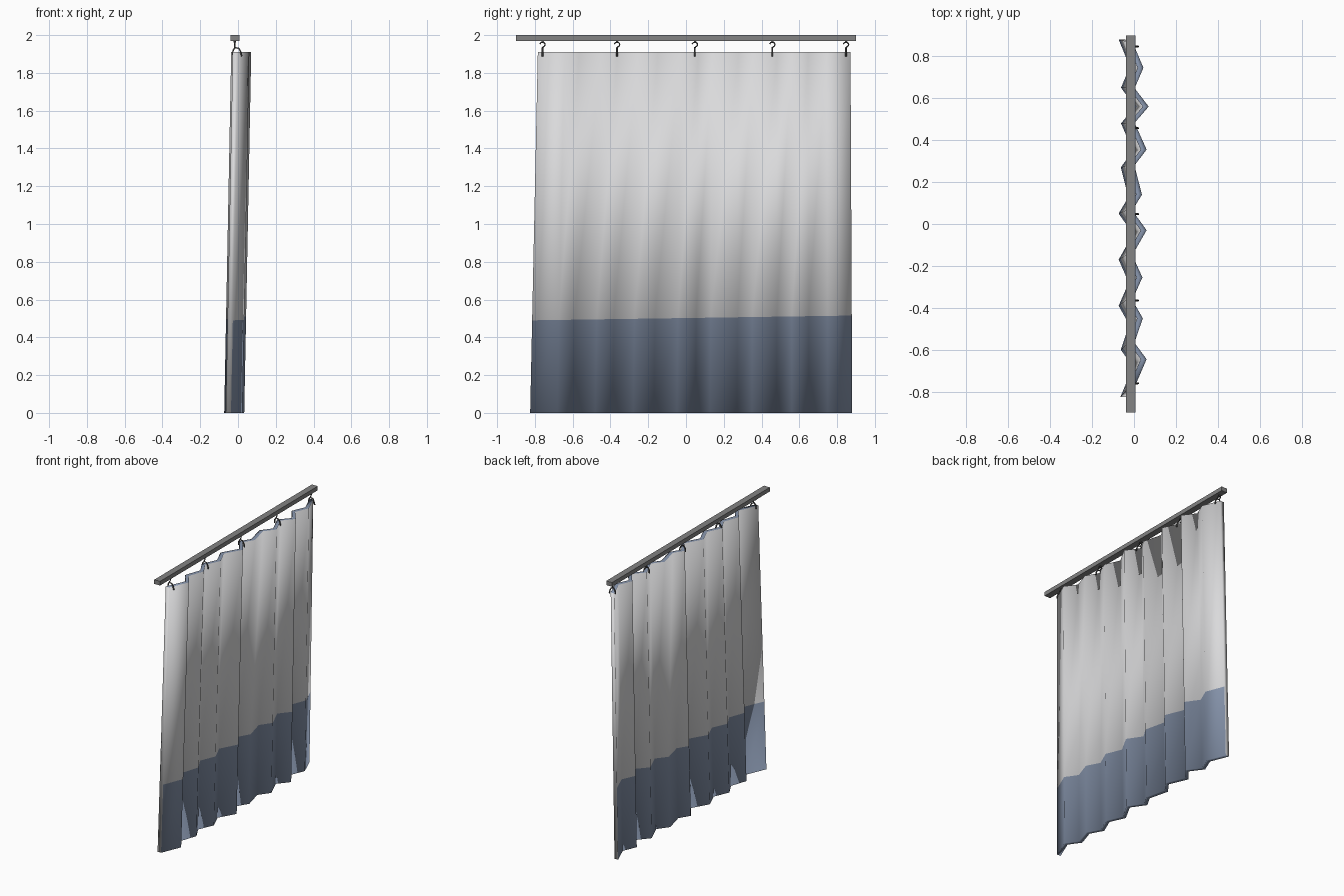
import bpy, math
from mathutils import Vector

if "Cube" in bpy.data.objects:
    bpy.data.objects.remove(bpy.data.objects["Cube"])


def material(name, rgb):
    m = bpy.data.materials.new(name)
    m.diffuse_color = (*rgb, 1)
    m.use_nodes = True
    m.node_tree.nodes["Principled BSDF"].inputs["Base Color"].default_value = m.diffuse_color
    return m


CLOTH = material("pale_grey_cloth", (0.70, 0.70, 0.71))
BLUE = material("slate_blue_cloth", (0.25, 0.31, 0.43))
RAIL = material("rail_grey", (0.23, 0.23, 0.23))
METAL = material("dark_metal", (0.09, 0.09, 0.09))

# rail
bpy.ops.mesh.primitive_cube_add(size=1, location=(-0.016, 0, 1.985))
rail = bpy.context.object
rail.name = "rail"
rail.scale = (0.046, 1.8, 0.03)
bpy.ops.object.transform_apply(location=False, rotation=False, scale=True)
rail.data.materials.append(RAIL)

# curtain fold profile: outer valleys (as at the hem) and outer peaks (as at the top)
H = 0.014           # half thickness along x
TOP = 1.91
SHIFT = 0.037       # the cloth leans toward -x at the hem
valleys = [(-0.065, -0.825), (-0.063, -0.60), (-0.073, -0.39), (-0.073, -0.17),
           (-0.073, 0.05), (-0.063, 0.27), (-0.062, 0.48), (-0.062, 0.65), (-0.073, 0.88)]
peaks = [(0.06, -0.645), (0.042, -0.45), (0.04, -0.255), (0.06, -0.03),
         (0.038, 0.14), (0.06, 0.355), (0.07, 0.56), (0.045, 0.745)]
profile = []
for i, (x, y) in enumerate(valleys):
    profile.append((x + SHIFT + H, (y + 0.017) / 1.03))
    if i < len(peaks):
        profile.append((peaks[i][0] - H, peaks[i][1]))

# curtain: front and back sheets with rows hem, colour border, top
verts, faces, mats, height = [], [], [], []
N = len(profile)
for side in (1, -1):
    for row in range(3):
        for x, y in profile:
            z = (0, 0.502 + 0.013 * y / 0.85, TOP)[row]
            t = z / TOP
            yb = y * 1.03 - 0.017
            verts.append((x + side * H - SHIFT * (1 - t), yb + (y - yb) * t, z))
            height.append(t)


def vid(s, r, i):
    return (s * 3 + r) * N + i


for i in range(N - 1):
    for r in range(2):
        faces.append((vid(0, r, i), vid(0, r, i + 1), vid(0, r + 1, i + 1), vid(0, r + 1, i)))
        faces.append((vid(1, r, i + 1), vid(1, r, i), vid(1, r + 1, i), vid(1, r + 1, i + 1)))
        mats += [1 - r, 1 - r]
    faces.append((vid(0, 2, i), vid(0, 2, i + 1), vid(1, 2, i + 1), vid(1, 2, i)))
    faces.append((vid(1, 0, i), vid(1, 0, i + 1), vid(0, 0, i + 1), vid(0, 0, i)))
    mats += [1, 1]
for r in range(2):
    faces.append((vid(1, r, 0), vid(0, r, 0), vid(0, r + 1, 0), vid(1, r + 1, 0)))
    e = N - 1
    faces.append((vid(0, r, e), vid(1, r, e), vid(1, r + 1, e), vid(0, r + 1, e)))
    mats += [0, 0]

me = bpy.data.meshes.new("curtain")
me.from_pydata(verts, [], faces)
me.materials.append(CLOTH)
me.materials.append(BLUE)
for p, m in zip(me.polygons, mats):
    p.material_index = m
    p.use_smooth = True
me.update()
# soft shading that runs unbroken from top to hem
normals = [Vector(v.vector) for v in me.vertex_normals]
for s in range(2):
    for i in range(N):
        k = vid(s, 1, i)
        normals[k] = normals[vid(s, 0, i)].lerp(normals[vid(s, 2, i)], height[k]).normalized()
me.normals_split_custom_set_from_vertices(normals)
bpy.context.collection.objects.link(bpy.data.objects.new("curtain", me))


# hooks: a curl under the rail and a bent wire over the cloth
def wire(name, points, radius):
    cu = bpy.data.curves.new(name, "CURVE")
    cu.dimensions = "3D"
    cu.bevel_depth = radius
    cu.bevel_resolution = 1
    cu.use_fill_caps = True
    sp = cu.splines.new("POLY")
    sp.points.add(len(points) - 1)
    for p, co in zip(sp.points, points):
        p.co = (*co, 1)
    ob = bpy.data.objects.new(name, cu)
    ob.data.materials.append(METAL)
    bpy.context.collection.objects.link(ob)


for n, y in enumerate((-0.76, -0.365, 0.047, 0.457, 0.847)):
    wire(f"hook_stem_{n}", [(-0.017, y, 1.975), (-0.017, y, 1.96)], 0.006)
    curl = [(-0.017, y + 0.014 * math.cos(a), 1.95 + 0.013 * math.sin(a))
            for a in [math.radians(170 - 35 * j) for j in range(8)]]
    wire(f"hook_curl_{n}", curl + [(-0.017, y, 1.93)], 0.004)
    wire(f"hook_clip_{n}", [(-0.028, y, 1.895), (-0.026, y, 1.92), (-0.016, y, 1.934),
                            (0.004, y, 1.93), (0.013, y, 1.915), (0.02, y, 1.888)], 0.0045)
